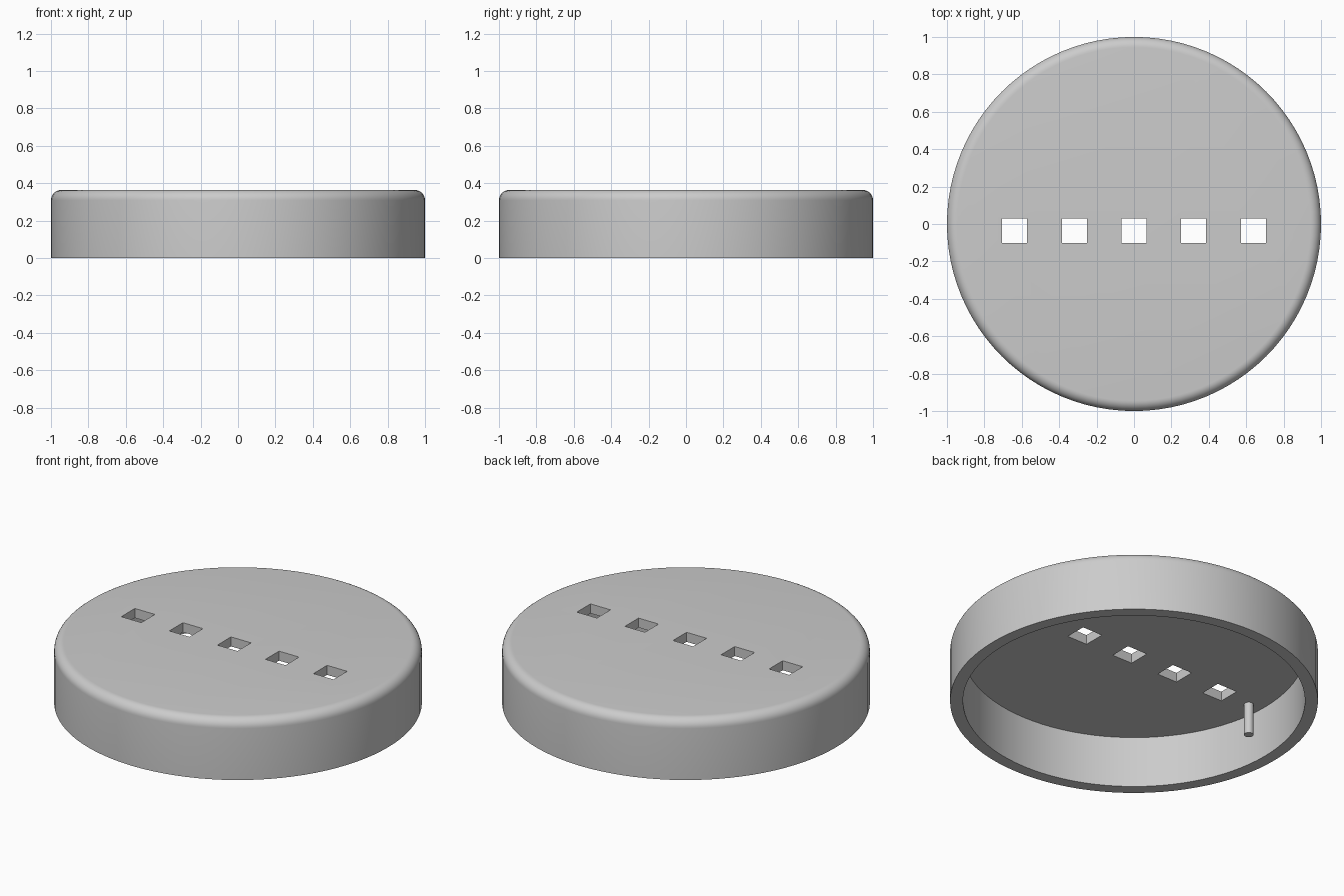
import bpy, bmesh, math
from mathutils import Matrix

cube = bpy.data.objects.get("Cube")
if cube:
    bpy.data.objects.remove(cube, do_unlink=True)

SEGMENTS = 96
HEIGHT, CEILING = 0.364, 0.307
INNER_RADIUS, FILLET = 0.93, 0.055
ROW_Y = -0.036          # line shared by the slots and pegs
SLOT_STEP = 0.319

grey = bpy.data.materials.new("light grey")
grey.use_nodes = True
grey.diffuse_color = (0.6, 0.6, 0.6, 1)
grey.node_tree.nodes["Principled BSDF"].inputs["Base Color"].default_value = grey.diffuse_color


def add_object(name, bm):
    mesh = bpy.data.meshes.new(name)
    bm.to_mesh(mesh)
    bm.free()
    mesh.materials.append(grey)
    obj = bpy.data.objects.new(name, mesh)
    bpy.context.collection.objects.link(obj)
    return obj


def activate(obj):
    bpy.ops.object.select_all(action="DESELECT")
    obj.select_set(True)
    bpy.context.view_layer.objects.active = obj


def smooth(obj):
    activate(obj)
    bpy.ops.object.shade_smooth_by_angle(angle=math.radians(30))


# Cap: closed profile from ceiling edge, round the rim, to the top edge
def make_cap():
    profile = [(INNER_RADIUS, CEILING), (INNER_RADIUS, 0), (1, 0)]
    for i in range(9):
        a = math.pi / 2 * i / 8
        profile.append((1 - FILLET + FILLET * math.cos(a),
                        HEIGHT - FILLET + FILLET * math.sin(a)))
    bm = bmesh.new()
    rings = []
    for r, z in profile:
        rings.append([bm.verts.new((r * math.cos(t), r * math.sin(t), z))
                      for t in (2 * math.pi * k / SEGMENTS for k in range(SEGMENTS))])
    for low, high in zip(rings, rings[1:]):
        for k in range(SEGMENTS):
            n = (k + 1) % SEGMENTS
            bm.faces.new((low[k], low[n], high[n], high[k]))
    bm.faces.new(rings[0])
    bm.faces.new(rings[-1])
    bmesh.ops.recalc_face_normals(bm, faces=bm.faces)
    return add_object("cap", bm)


cap = make_cap()

# Row of five square slots cut through the top
bm = bmesh.new()
for i in range(-2, 3):
    place = Matrix.Translation((i * SLOT_STEP, ROW_Y, HEIGHT)) @ Matrix.Diagonal((0.133, 0.129, 0.3, 1))
    bmesh.ops.create_cube(bm, size=1, matrix=place)
cutter = add_object("slot_cutter", bm)
cutter.hide_render = True

cut = cap.modifiers.new("slots", "BOOLEAN")
cut.operation = "DIFFERENCE"
cut.solver = "EXACT"
cut.object = cutter
activate(cap)
bpy.ops.object.modifier_apply(modifier=cut.name)
bpy.data.objects.remove(cutter, do_unlink=True)
smooth(cap)

# Pegs hanging from the ceiling at both ends of the slot row
PEG_LENGTH = 0.19
for name, side in (("left_peg", 1), ("right_peg", -1)):
    bm = bmesh.new()
    bmesh.ops.create_cone(bm, cap_ends=True, segments=32, radius1=0.026, radius2=0.026,
                          depth=PEG_LENGTH + 0.01,
                          matrix=Matrix.Translation((side * 0.845, ROW_Y, CEILING + 0.005 - PEG_LENGTH / 2)))
    smooth(add_object(name, bm))
